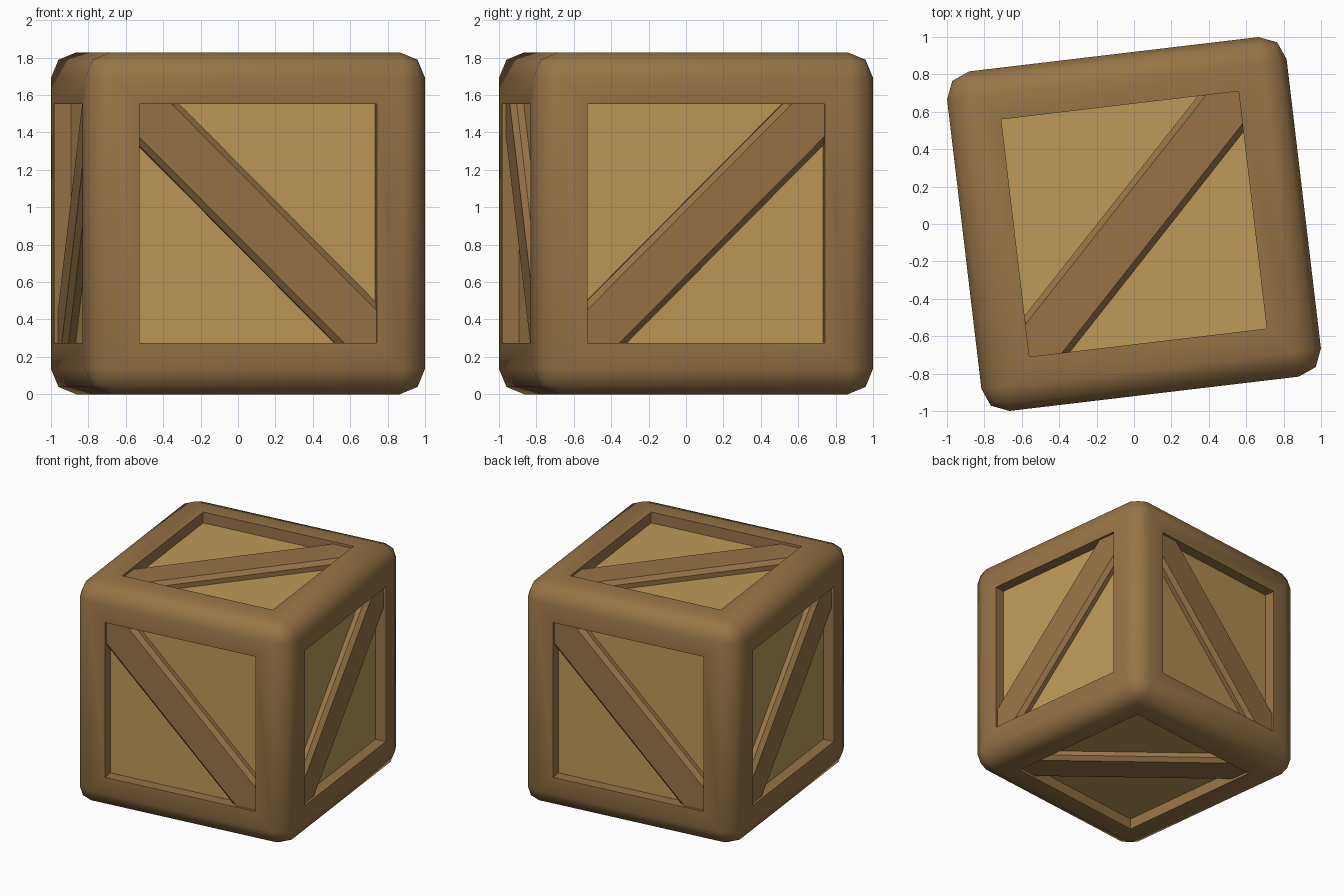
import bpy, bmesh
from math import radians
from mathutils import Matrix, Vector

if "Cube" in bpy.data.objects:
    bpy.data.objects.remove(bpy.data.objects["Cube"])

H = 0.914        # half size of the crate
R = 0.135        # rounding radius of the outer edges
A = 0.639        # half size of the recessed openings
DEPTH = 0.09     # depth of the panels below the frame
BASE = Matrix.Translation((0, 0, H)) @ Matrix.Rotation(radians(6.76), 4, 'Z')


def material(name, rgb):
    m = bpy.data.materials.new(name)
    m.diffuse_color = (*rgb, 1)
    m.use_nodes = True
    m.node_tree.nodes["Principled BSDF"].inputs["Base Color"].default_value = m.diffuse_color
    return m


DARK = material("frame_wood", (0.31, 0.175, 0.062))
LIGHT = material("panel_wood", (0.51, 0.32, 0.098))


def add(name, bm, mat, matrix):
    bmesh.ops.recalc_face_normals(bm, faces=bm.faces) if name == "brace" else None
    me = bpy.data.meshes.new(name)
    bm.to_mesh(me)
    bm.free()
    me.materials.append(mat)
    ob = bpy.data.objects.new(name, me)
    bpy.context.collection.objects.link(ob)
    ob.matrix_world = matrix
    return ob


# Rounded frame with an opening on each side
bm = bmesh.new()
bmesh.ops.create_cube(bm, size=2 * H)
bmesh.ops.bevel(bm, geom=bm.edges[:], offset=R, offset_type='OFFSET',
                segments=2, profile=0.5, affect='EDGES')
sides = [f for f in bm.faces if f.calc_area() > 1]
bmesh.ops.inset_individual(bm, faces=sides, thickness=H - R - A, use_even_offset=True)
inner = bmesh.ops.extrude_discrete_faces(bm, faces=sides)["faces"]
for f in inner:
    n = f.calc_center_median().normalized()
    bmesh.ops.translate(bm, verts=f.verts[:], vec=-n * DEPTH)
bmesh.ops.delete(bm, geom=inner, context='FACES_ONLY')
frame = add("frame", bm, DARK, BASE)
frame.data.shade_smooth()
frame.data.set_sharp_from_angle(angle=radians(60))


# Diagonal brace with chamfered long edges, trimmed to the opening
def brace_mesh():
    bm = bmesh.new()
    rings = []
    for c, z in ((0.22, H - DEPTH), (0.22, H - 0.052), (0.175, H - 0.02)):
        pts = [(-A, -A), (c - A, -A), (A, A - c), (A, A), (A - c, A), (-A, c - A)]
        rings.append([bm.verts.new((x, y, z)) for x, y in pts])
    for lo, hi in zip(rings, rings[1:]):
        for i in range(6):
            j = (i + 1) % 6
            bm.faces.new((lo[i], lo[j], hi[j], hi[i]))
    bm.faces.new(rings[-1])
    return bm


# Flat recessed panel
def panel_mesh():
    bm = bmesh.new()
    bm.faces.new([bm.verts.new((x * A, y * A, H - DEPTH))
                  for x, y in ((-1, -1), (1, -1), (1, 1), (-1, 1))])
    return bm


# Each side: in-plane axes u and v, the brace runs along u + v
SIDES = {
    "top": ((1, 0, 0), (0, 1, 0)),
    "bottom": ((1, 0, 0), (0, -1, 0)),
    "right": ((0, 1, 0), (0, 0, 1)),
    "left": ((0, -1, 0), (0, 0, 1)),
    "front": ((0, 0, 1), (-1, 0, 0)),
    "back": ((0, 0, 1), (1, 0, 0)),
}
for side, (u, v) in SIDES.items():
    u, v = Vector(u), Vector(v)
    turn = Matrix((u, v, u.cross(v))).transposed().to_4x4()
    add(side + "_panel", panel_mesh(), LIGHT, BASE @ turn)
    add(side + "_brace", brace_mesh(), DARK, BASE @ turn)
